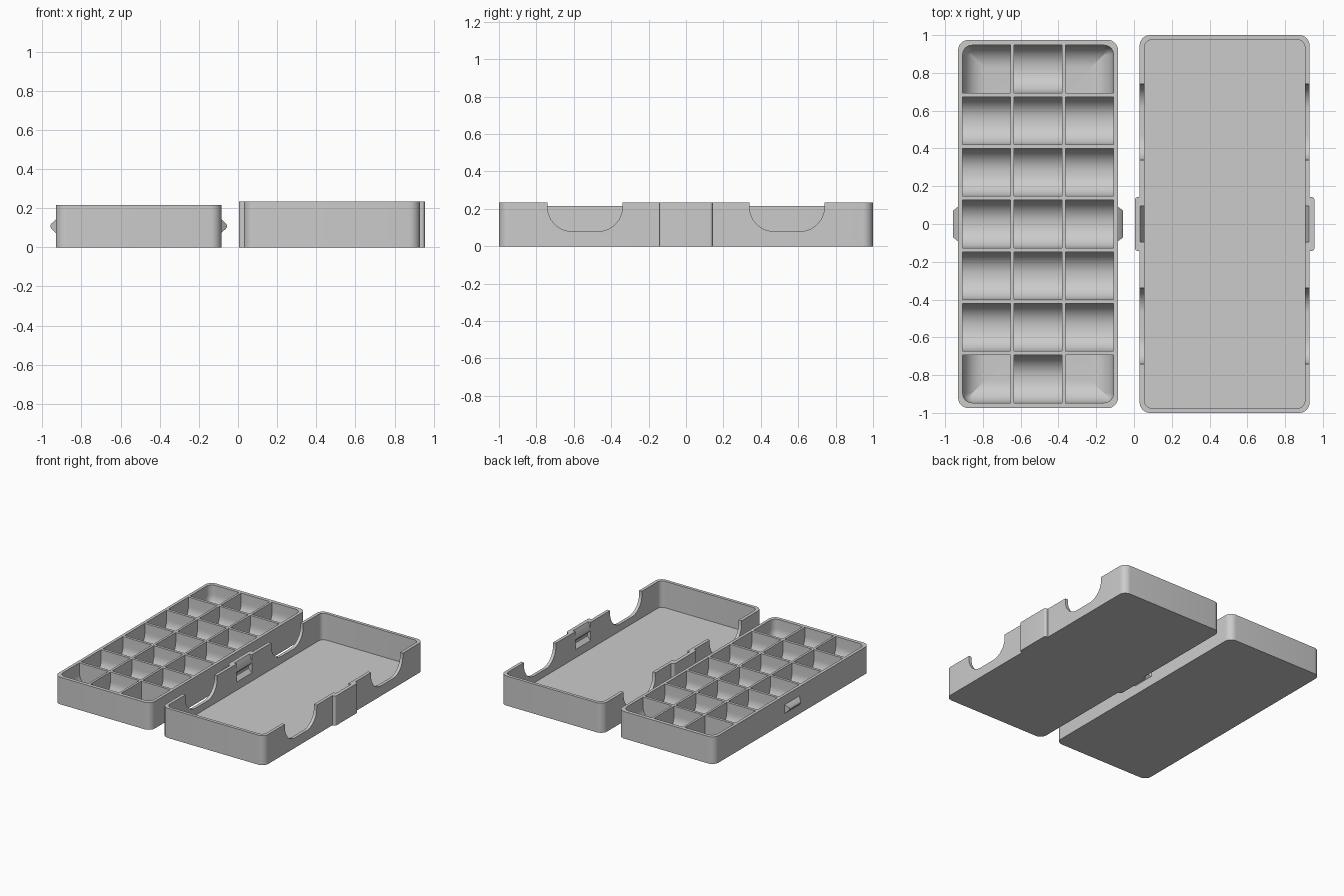
import bpy, bmesh
from math import sin, cos, pi

if "Cube" in bpy.data.objects:
    bpy.data.objects.remove(bpy.data.objects["Cube"])

grey = bpy.data.materials.new("plain grey")
grey.use_nodes = True
grey.diffuse_color = (0.6, 0.6, 0.6, 1)
grey.node_tree.nodes["Principled BSDF"].inputs["Base Color"].default_value = (0.6, 0.6, 0.6, 1)


def loft(bm, loops):
    """Skin a stack of equal-length point loops and cap both ends."""
    rings = [[bm.verts.new(p) for p in loop] for loop in loops]
    n = len(rings[0])
    for a, b in zip(rings, rings[1:]):
        for i in range(n):
            bm.faces.new((a[i], a[(i + 1) % n], b[(i + 1) % n], b[i]))
    bm.faces.new(rings[0][::-1])
    bm.faces.new(rings[-1])


def finish(name, bm):
    bmesh.ops.recalc_face_normals(bm, faces=bm.faces)
    mesh = bpy.data.meshes.new(name)
    bm.to_mesh(mesh)
    bm.free()
    mesh.materials.append(grey)
    ob = bpy.data.objects.new(name, mesh)
    bpy.context.collection.objects.link(ob)
    return ob


def solid(name, *lofts):
    bm = bmesh.new()
    for loops in lofts:
        loft(bm, loops)
    return finish(name, bm)


def outline(x0, x1, y0, y1, radii, seg=8):
    """Rectangle with a radius per corner, ordered from +x+y counter-clockwise."""
    pts = []
    corners = [(x1, y1, -1, -1), (x0, y1, 1, -1), (x0, y0, 1, 1), (x1, y0, -1, 1)]
    for k, ((x, y, sx, sy), r) in enumerate(zip(corners, radii)):
        if r == 0:
            pts.append((x, y))
            continue
        for i in range(seg + 1):
            a = (k + i / seg) * pi / 2
            pts.append((x + sx * r + r * cos(a), y + sy * r + r * sin(a)))
    return pts


def at_z(pts, z):
    return [(x, y, z) for x, y in pts]


def slab(x0, x1, y0, y1, z0, z1, r):
    pts = outline(x0, x1, y0, y1, [r] * 4)
    return [at_z(pts, z0), at_z(pts, z1)]


def combine(target, tool, operation):
    mod = target.modifiers.new("combine", "BOOLEAN")
    mod.operation, mod.object, mod.solver = operation, tool, "EXACT"
    bpy.context.view_layer.objects.active = target
    bpy.ops.object.modifier_apply(modifier=mod.name)
    bpy.data.objects.remove(tool)


def smooth(ob):
    bpy.ops.object.select_all(action="DESELECT")
    ob.select_set(True)
    bpy.context.view_layer.objects.active = ob
    bpy.ops.object.shade_smooth_by_angle(angle=pi / 6)


# Compartment tray
TX, TOP, FLOOR, FILLET = -0.508, 0.215, 0.02, 0.12
tray = solid("compartment_tray", slab(TX - 0.423, TX + 0.423, -0.975, 0.975, 0, TOP, 0.055))


def compartment(col, row):
    """Trough cavity; the four corner ones are rounded on their outer sides only."""
    cx, cy = TX + col * 0.272, row * 0.2735
    hx, hy = 0.127, 0.126
    corner = col != 0 and abs(row) == 3
    levels = [(0, TOP + 0.02)]
    for i in range(13):
        a = pi / 2 * (1 - i / 12)
        levels.append((FILLET * (1 - sin(a)), FLOOR + FILLET * (1 - cos(a))))
    loops = []
    for d, z in levels:
        left = d if corner and col < 0 else 0
        right = d if corner and col > 0 else 0
        back = 0 if corner and row < 0 else d
        front = 0 if corner and row > 0 else d
        radii = [0] * 4
        if corner:
            which = {(1, 3): 0, (-1, 3): 1, (-1, -3): 2, (1, -3): 3}[col, row]
            radii[which] = max(0.05 - d, 0.002)
        pts = outline(cx - hx + left, cx + hx - right, cy - hy + front, cy + hy - back, radii)
        loops.append(at_z(pts, z))
    return loops


cells = [compartment(c, r) for c in (-1, 0, 1) for r in range(-3, 4)]
combine(tray, solid("compartment_cutter", *cells), "DIFFERENCE")
smooth(tray)

# Snap tabs on both long sides of the tray, tapered with a blunt tip
for side, name in ((-1, "right_snap_tab"), (1, "left_snap_tab")):
    loops = []
    for out, hy, hz in ((0.418, 0.092, 0.038), (0.423, 0.092, 0.035),
                        (0.446, 0.074, 0.013), (0.451, 0.07, 0.005)):
        x = TX + side * out
        loops.append([(x, -hy, 0.108 - hz), (x, hy, 0.108 - hz),
                      (x, hy, 0.108 + hz), (x, -hy, 0.108 + hz)])
    smooth(solid(name, loops))

# Lid shell with a raised catch on each long side
LX, LTOP = 0.48, 0.235
lid = solid("lid", slab(LX - 0.45, LX + 0.45, -1, 1, 0, LTOP, 0.055))
catches = solid("catch_blocks", slab(LX - 0.475, LX + 0.475, -0.143, 0.143, 0, LTOP, 0.016))
combine(lid, catches, "UNION")
cavity = solid("cavity_cutter", slab(LX - 0.425, LX + 0.425, -0.975, 0.975, 0.025, 0.3, 0.04))
combine(lid, cavity, "DIFFERENCE")

# Finger openings through both long walls
openings = []
for cy in (-0.54, 0.54):
    half = [(0.2, 0.3)] + [(0.07 + 0.13 * cos(a * pi / 32), 0.21 - 0.13 * sin(a * pi / 32))
                           for a in range(17)]
    profile = half + [(-y, z) for y, z in reversed(half)]
    openings.append([[(x, cy + y, z) for y, z in profile] for x in (LX - 0.6, LX + 0.6)])
combine(lid, solid("opening_cutter", *openings), "DIFFERENCE")

# Lead-in ramps and snap grooves inside the catches
grooves = []
for side in (-1, 1):
    ramp = [(0.41, 0.26), (0.45, 0.26), (0.447, LTOP), (0.425, 0.185), (0.41, 0.185)]
    groove = [(0.41, 0.168), (0.425, 0.168), (0.453, 0.14), (0.453, 0.12),
              (0.425, 0.09), (0.41, 0.09)]
    for shape in (ramp, groove):
        grooves.append([[(LX + side * x, y, z) for x, z in shape] for y in (-0.095, 0.095)])
combine(lid, solid("groove_cutter", *grooves), "DIFFERENCE")
smooth(lid)
